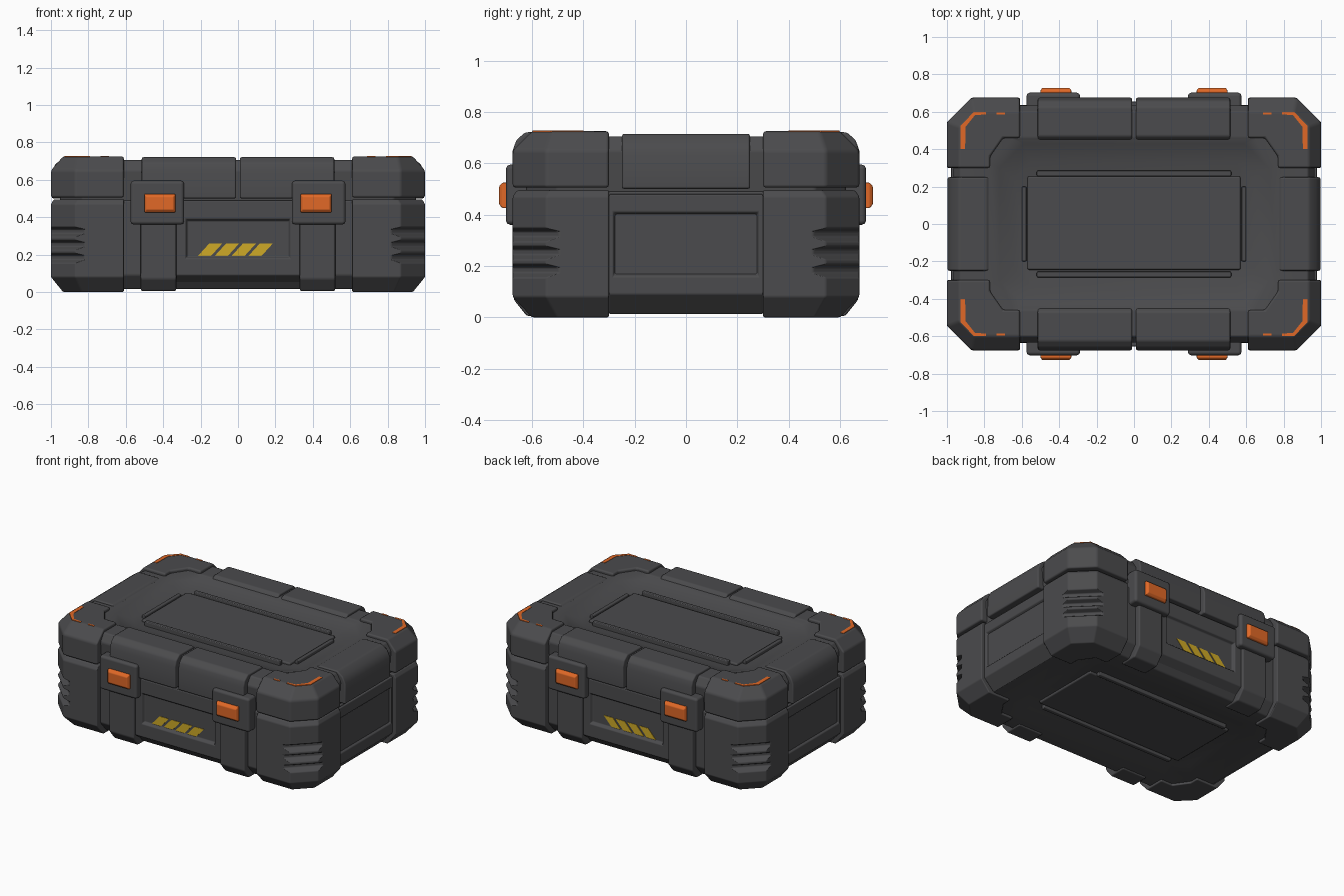
import bpy, bmesh

if "Cube" in bpy.data.objects:
    bpy.data.objects.remove(bpy.data.objects["Cube"])


def material(name, rgb):
    m = bpy.data.materials.new(name)
    m.diffuse_color = (*rgb, 1)
    m.use_nodes = True
    m.node_tree.nodes["Principled BSDF"].inputs["Base Color"].default_value = m.diffuse_color
    return m


GREY = material("dark grey", (0.07, 0.07, 0.074))
ORANGE = material("orange", (0.75, 0.14, 0.02))
YELLOW = material("yellow", (0.62, 0.40, 0.02))


def loft(name, layers, mirror="", bevel=0.01, mat=GREY):
    """Skin a stack of equal-count loops, cap both ends, mirror about the origin."""
    bm = bmesh.new()
    rings = [[bm.verts.new(p) for p in layer] for layer in layers]
    n = len(rings[0])
    for a, b in zip(rings, rings[1:]):
        for i in range(n):
            j = (i + 1) % n
            bm.faces.new((a[i], a[j], b[j], b[i]))
    bm.faces.new(rings[0])
    bm.faces.new(rings[-1])
    bmesh.ops.recalc_face_normals(bm, faces=bm.faces)
    me = bpy.data.meshes.new(name)
    bm.to_mesh(me)
    bm.free()
    me.materials.append(mat)
    ob = bpy.data.objects.new(name, me)
    bpy.context.collection.objects.link(ob)
    bpy.ops.object.select_all(action='DESELECT')
    ob.select_set(True)
    bpy.context.view_layer.objects.active = ob
    bpy.ops.object.shade_smooth_by_angle(angle=0.5)
    if mirror:
        m = ob.modifiers.new("mirror", 'MIRROR')
        m.use_axis = ("X" in mirror, "Y" in mirror, False)
    if bevel:
        b = ob.modifiers.new("bevel", 'BEVEL')
        b.width = bevel
        b.segments = 2
        b.limit_method = 'ANGLE'
        b.angle_limit = 0.5
        b.harden_normals = True
    return ob


def octagon(z, x, y, c):
    return [(x, y - c, z), (x - c, y, z), (c - x, y, z), (-x, y - c, z),
            (-x, c - y, z), (c - x, -y, z), (x - c, -y, z), (x, c - y, z)]


def rect_y(y, x0, x1, z0, z1):
    return [(x0, y, z0), (x1, y, z0), (x1, y, z1), (x0, y, z1)]


def rect_x(x, y0, y1, z0, z1):
    return [(x, y0, z0), (x, y1, z0), (x, y1, z1), (x, y0, z1)]


def box(name, x0, x1, y0, y1, z0, z1, **kw):
    return loft(name, [rect_y(y0, x0, x1, z0, z1), rect_y(y1, x0, x1, z0, z1)], **kw)


def guard(z, inset=0.0, c=0.13):
    """Plan outline of one corner guard."""
    x, y = 1 - inset, 0.675 - inset * 1.15
    return [(p, q, z) for p, q in (
        (0.61, y), (x - c, y), (x, y - c), (x, 0.30),
        (0.77, 0.30), (0.77, 0.36), (0.70, 0.46), (0.61, 0.46))]


# lower shell with recessed octagonal underside
loft("lower_shell", [octagon(0.05, 0.66, 0.35, 0.10), octagon(0.015, 0.75, 0.45, 0.13),
                     octagon(0.015, 0.90, 0.57, 0.10), octagon(0.09, 0.965, 0.635, 0.12),
                     octagon(0.49, 0.965, 0.635, 0.12)])

# lid shell with octagonal basin on top
loft("lid_shell", [octagon(0.47, 0.95, 0.62, 0.12), octagon(0.65, 0.965, 0.635, 0.12),
                   octagon(0.705, 0.93, 0.60, 0.12), octagon(0.705, 0.77, 0.46, 0.13),
                   octagon(0.688, 0.72, 0.43, 0.13), octagon(0.655, 0.64, 0.33, 0.09)])

# panels and ridges in the lid basin and underside
box("lid_panel", -0.57, 0.57, -0.245, 0.255, 0.64, 0.67)
box("lid_ridge", -0.52, 0.52, 0.255, 0.285, 0.64, 0.685, mirror="Y", bevel=0.006)
box("lid_end_ridge", 0.575, 0.60, -0.20, 0.20, 0.64, 0.675, mirror="X", bevel=0.006)
box("base_panel", -0.57, 0.57, -0.25, 0.25, 0.035, 0.07)
box("base_ridge", -0.52, 0.52, 0.255, 0.285, 0.025, 0.07, mirror="Y", bevel=0.006)

# corner guards: the lower ones have three grip slots in the chamfer
loft("lid_corner_guard", [guard(0.505), guard(0.65), guard(0.725, 0.065, 0.08)],
     mirror="XY", bevel=0.012)
lower = [guard(0, 0.065, 0.10), guard(0.08)]
for z in (0.155, 0.225, 0.295):
    lower += [guard(z), guard(z + 0.018, c=0.18), guard(z + 0.04, c=0.18), guard(z + 0.052)]
lower += [guard(0.47), guard(0.495, 0.015)]
loft("lower_corner_guard", lower, mirror="XY", bevel=0.007)

# rounded bars around the lid rim
front_bar = [(0.45, 0.50), (0.675, 0.50), (0.675, 0.65), (0.66, 0.692),
             (0.625, 0.721), (0.47, 0.721), (0.45, 0.70)]
loft("lid_front_bar", [[(x, y, z) for y, z in front_bar] for x in (0.01, 0.515)], mirror="XY")
side_bar = [(0.77, 0.50), (0.997, 0.50), (0.997, 0.64), (0.975, 0.685),
            (0.935, 0.715), (0.79, 0.715), (0.77, 0.70)]
loft("lid_side_bar", [[(x, y, z) for x, z in side_bar] for y in (-0.25, 0.25)], mirror="X")

# framed panels on the lower front, back and sides
loft("front_panel", [rect_y(0.57, -0.34, 0.34, 0.03, 0.49), rect_y(0.655, -0.34, 0.34, 0.09, 0.49),
                     rect_y(0.655, -0.28, 0.28, 0.18, 0.39), rect_y(0.635, -0.27, 0.27, 0.19, 0.38)],
     mirror="Y", bevel=0.006)
loft("side_panel", [rect_x(0.90, -0.30, 0.30, 0.01, 0.48), rect_x(0.978, -0.30, 0.30, 0.09, 0.48),
                    rect_x(0.978, -0.285, 0.285, 0.16, 0.41), rect_x(0.955, -0.27, 0.27, 0.175, 0.395)],
     mirror="X", bevel=0.006)

# posts below the latches, wrapping under the base
post = [(0.50, 0.005), (0.62, 0.005), (0.672, 0.07), (0.672, 0.39), (0.50, 0.39)]
loft("latch_post", [[(x, y, z) for y, z in post] for x in (0.33, 0.52)], mirror="XY")

# latches and their orange buttons
box("latch", 0.288, 0.575, 0.60, 0.702, 0.36, 0.595, mirror="XY", bevel=0.018)
loft("latch_button", [rect_y(0.69, 0.335, 0.50, 0.425, 0.525), rect_y(0.715, 0.335, 0.50, 0.425, 0.525),
                      rect_y(0.728, 0.345, 0.49, 0.44, 0.51)], mirror="XY", bevel=0.005, mat=ORANGE)

# slanted hazard stripes on the front and back panels
for i in range(4):
    x = -0.215 + 0.09 * i
    outline = [(x, 0.192), (x + 0.07, 0.192), (x + 0.13, 0.258), (x + 0.06, 0.258)]
    loft("hazard_stripe", [[(p, y, q) for p, q in outline] for y in (0.633, 0.638)],
         mirror="Y", bevel=0, mat=YELLOW)

# orange edge paint on the lid corners
trim = [(0.928, 0.40), (0.928, 0.525), (0.857, 0.598), (0.79, 0.598),
        (0.79, 0.586), (0.85, 0.582), (0.90, 0.52), (0.903, 0.40)]
loft("corner_paint", [[(p, q, z) for p, q in trim] for z in (0.721, 0.727)],
     mirror="XY", bevel=0, mat=ORANGE)
box("corner_paint_dash", 0.69, 0.735, 0.586, 0.597, 0.721, 0.727, mirror="XY", bevel=0, mat=ORANGE)
